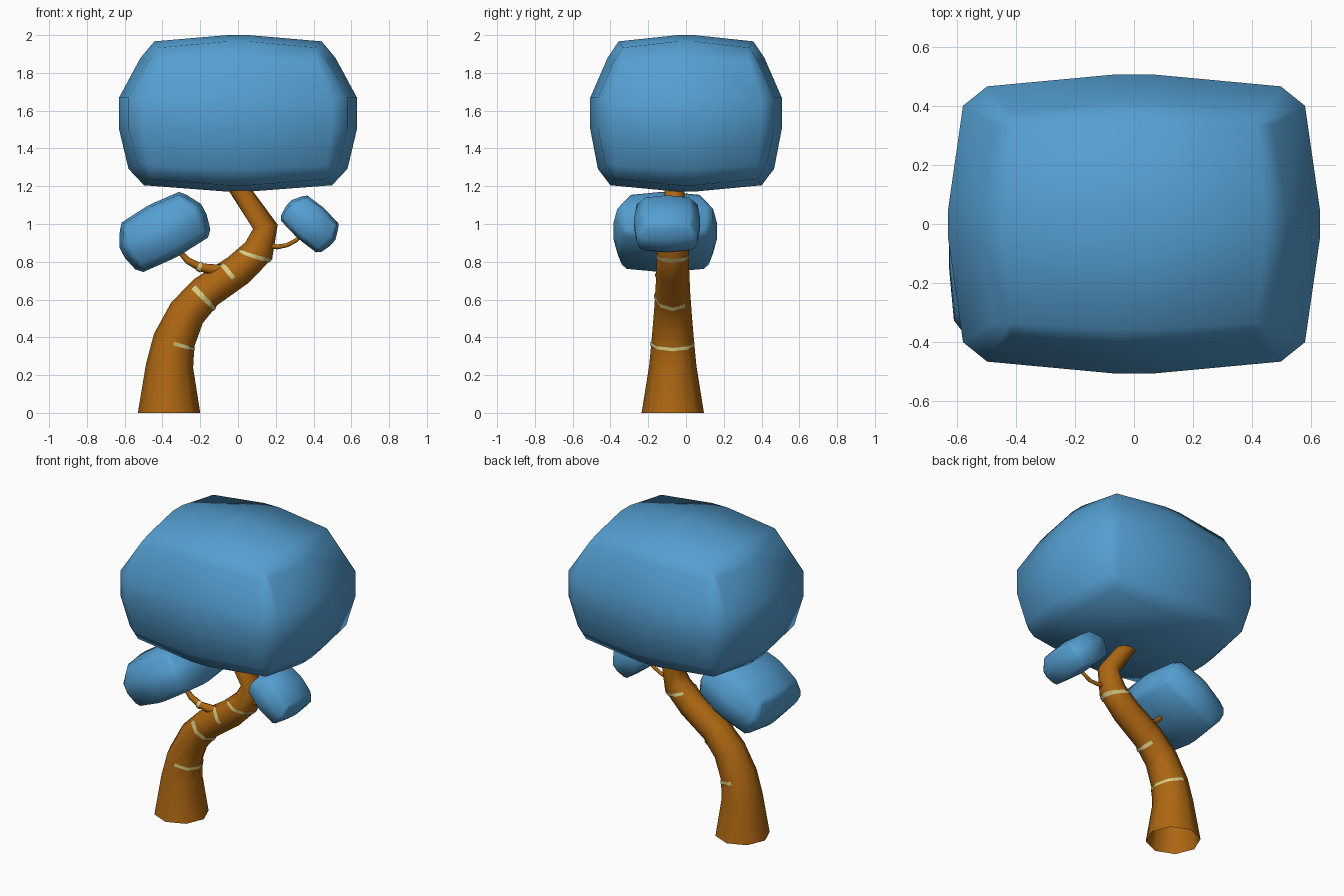
import bpy, bmesh, math
from mathutils import Vector, Matrix

if "Cube" in bpy.data.objects:
    bpy.data.objects.remove(bpy.data.objects["Cube"])


def material(name, rgb):
    m = bpy.data.materials.new(name)
    m.diffuse_color = (*rgb, 1)
    m.use_nodes = True
    m.node_tree.nodes["Principled BSDF"].inputs["Base Color"].default_value = m.diffuse_color
    return m


BARK = material("brown bark", (0.42, 0.135, 0.006))
LEAF = material("blue foliage", (0.09, 0.345, 0.64))
MARK = material("pale yellow stripe", (0.68, 0.60, 0.23))


def finish(name, bm, mat):
    me = bpy.data.meshes.new(name)
    bm.to_mesh(me)
    bm.free()
    for p in me.polygons:
        p.use_smooth = True
    me.materials.append(mat)
    ob = bpy.data.objects.new(name, me)
    bpy.context.collection.objects.link(ob)
    return ob


def ring_point(path, i, a, grow=0):
    """Point on the octagonal tube around path node i at angle a (degrees)."""
    c = [Vector(p[:3]) for p in path]
    before = (c[i] - c[i - 1]).normalized() if i else None
    after = (c[i + 1] - c[i]).normalized() if i < len(c) - 1 else None
    t = (before or after) + (after or before)
    if i == 0 and c[0].z == 0:
        t = Vector((0, 0, 1))
    n = Vector((t.z, 0, -t.x)).normalized()
    flat = math.cos(math.radians(22.5)) / math.cos(math.radians(a % 45 - 22.5))
    r = path[i][3] * flat + grow
    return c[i] + r * (math.cos(math.radians(a)) * n + math.sin(math.radians(a)) * Vector((0, 1, 0)))


def skin(bm, rows, closed):
    n = len(rows[0])
    for lo, hi in zip(rows, rows[1:]):
        for k in range(n if closed else n - 1):
            j = (k + 1) % n
            bm.faces.new((lo[k], lo[j], hi[j], hi[k]))


def tube(name, path):
    bm = bmesh.new()
    rows = [[bm.verts.new(ring_point(path, i, 45 * k)) for k in range(8)] for i in range(len(path))]
    skin(bm, rows, True)
    bm.faces.new(rows[-1])
    return finish(name, bm, BARK)


def stripe(name, path, t0, a0, a1, half=0.075, tilt=0.0):
    """Thin painted band lying on a tube between two angles."""
    bm = bmesh.new()
    steps = max(2, round((a1 - a0) / 15))
    rows = []
    for s in (-half, half):
        row = []
        for k in range(steps + 1):
            a = a0 + (a1 - a0) * k / steps
            t = t0 + s + tilt * math.cos(math.radians(a))
            i = min(int(t), len(path) - 2)
            p = ring_point(path, i, a, 0.005).lerp(ring_point(path, i + 1, a, 0.005), t - i)
            row.append(bm.verts.new(p))
        rows.append(row)
    skin(bm, rows, False)
    return finish(name, bm, MARK)


def foliage(name, centre, half, tilt):
    """Bulging soft box: a 4x4 grid per side, bevelled corners, narrower top."""
    bm = bmesh.new()
    edge, mid = (0.79, 0.79, 0.71), (0.1, 0.1, 0.2)
    rot = Matrix.Rotation(math.radians(tilt), 3, 'Y')
    for axis in range(3):
        u, v = [k for k in range(3) if k != axis]
        for sign in (-1, 1):
            for i in (-2, -1, 1, 2):
                for j in (-2, -1, 1, 2):
                    ue, ve = abs(i) == 2, abs(j) == 2
                    p = Vector((0, 0, 0))
                    p[axis] = sign * (1 - 0.08 * ue - 0.08 * ve)
                    p[u] = math.copysign(edge[u] * (0.94 if ve else 1) if ue else mid[u], i)
                    p[v] = math.copysign(edge[v] * (0.94 if ue else 1) if ve else mid[v], j)
                    if p.z > 0.5:
                        p.x *= 0.89
                        p.y *= 0.89
                    p = Vector([p[k] * half[k] for k in range(3)])
                    bm.verts.new(rot @ p + Vector(centre))
    hull = bmesh.ops.convex_hull(bm, input=bm.verts)
    loose = [g for g in hull["geom_interior"] if isinstance(g, bmesh.types.BMVert)]
    bmesh.ops.delete(bm, geom=loose, context='VERTS')
    bmesh.ops.recalc_face_normals(bm, faces=bm.faces)
    return finish(name, bm, LEAF)


# Curving trunk: x, y, z, radius
trunk = [(-0.365, -0.07, 0, 0.165), (-0.362, -0.07, 0.25, 0.125), (-0.338, -0.07, 0.385, 0.112),
         (-0.27, -0.07, 0.53, 0.10), (-0.17, -0.07, 0.64, 0.092), (0.0, -0.07, 0.755, 0.087),
         (0.11, -0.07, 0.86, 0.083), (0.145, -0.065, 0.985, 0.066), (0.01, -0.06, 1.18, 0.052),
         (-0.04, -0.06, 1.25, 0.048)]
tube("trunk", trunk)

# Side branches
left = [(-0.02, -0.09, 0.755, 0.035), (-0.12, -0.10, 0.757, 0.029), (-0.20, -0.11, 0.771, 0.022),
        (-0.265, -0.11, 0.805, 0.018), (-0.305, -0.11, 0.85, 0.014), (-0.33, -0.11, 0.91, 0.012)]
right = [(0.13, -0.08, 0.885, 0.016), (0.21, -0.09, 0.879, 0.013), (0.26, -0.10, 0.888, 0.011),
         (0.31, -0.10, 0.915, 0.011), (0.35, -0.10, 0.96, 0.010)]
tube("left_branch", left)
tube("right_branch", right)

# Painted bark stripes
stripe("stripe_low", trunk, 1.87, -90, 100)
stripe("stripe_middle", trunk, 3.8, -135, 45, 0.09)
stripe("stripe_high", trunk, 4.78, -150, -75, 0.06)
stripe("stripe_top", trunk, 5.72, -150, 130, 0.075, 0.2)
stripe("stripe_branch", left, 2.05, -180, 0, 0.13)

# Foliage
foliage("crown", (0, 0, 1.586), (0.63, 0.507, 0.414), 0)
foliage("left_foliage", (-0.397, -0.11, 0.963), (0.245, 0.275, 0.155), -28)
foliage("right_foliage", (0.385, -0.10, 1.005), (0.157, 0.175, 0.105), 42)
